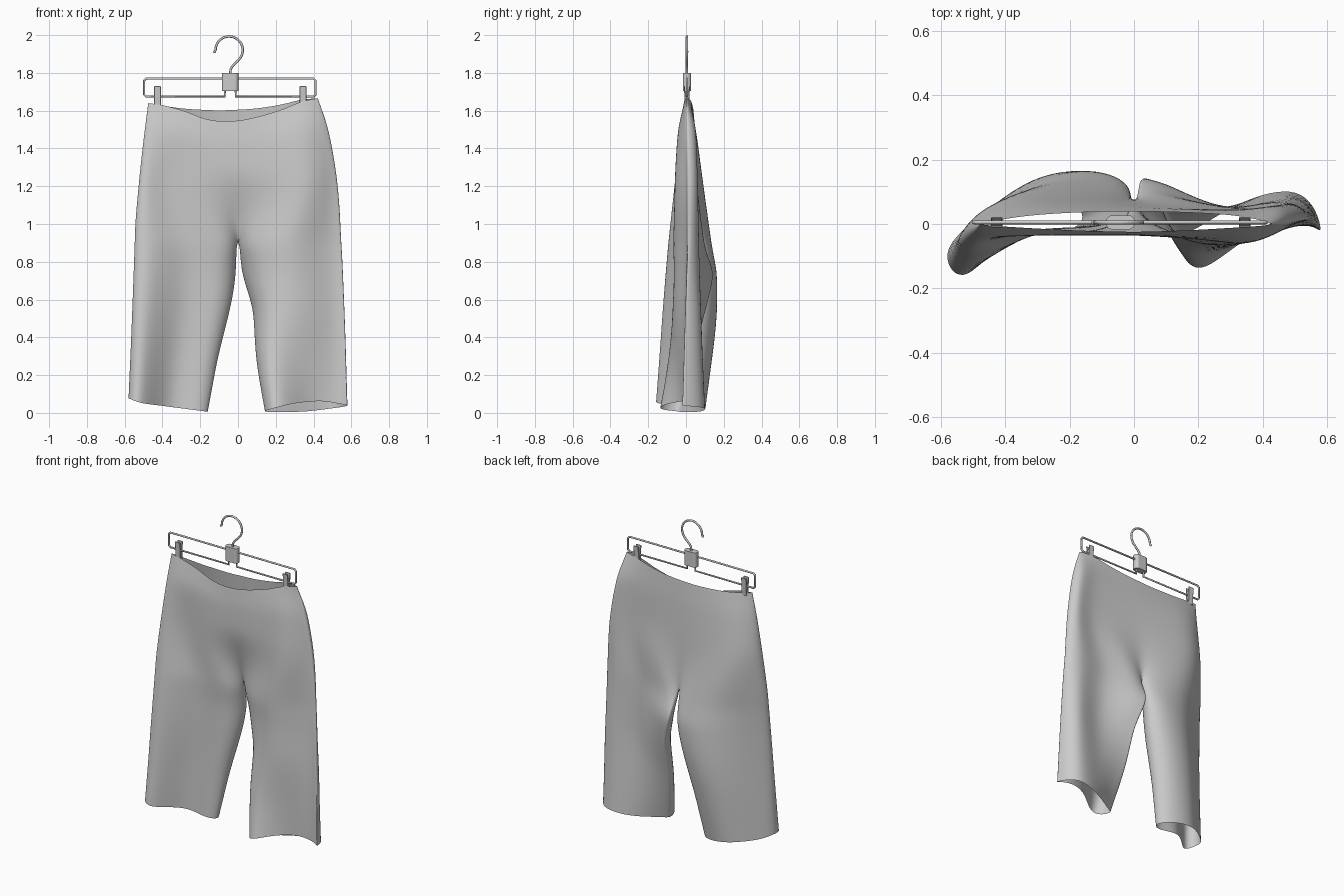
import bpy, bmesh, math
from mathutils import Vector

if "Cube" in bpy.data.objects:
    bpy.data.objects.remove(bpy.data.objects["Cube"])


def lin(pts, x):
    # piecewise linear lookup in (x, value) pairs, ascending x
    if x <= pts[0][0]:
        return pts[0][1]
    for (a, va), (b, vb) in zip(pts, pts[1:]):
        if x <= b:
            return va + (vb - va) * (x - a) / (b - a)
    return pts[-1][1]


def cat(vals, u):
    # smooth curve through evenly spaced values, u in 0..1
    n = len(vals) - 1
    i = min(int(u * n), n - 1)
    t = u * n - i
    p1, p2 = vals[i], vals[i + 1]
    p0 = vals[i - 1] if i > 0 else 2 * p1 - p2
    p3 = vals[i + 2] if i + 2 <= n else 2 * p2 - p1
    return p1 + 0.5 * t * (p2 - p0 + t * (2 * p0 - 5 * p1 + 4 * p2 - p3
                           + t * (3 * (p1 - p2) + p3 - p0)))


# Side and inseam outlines: (z, x)
OUT_L = [(0, -.585), (.5, -.568), (1.0, -.55), (1.3, -.52), (1.5, -.495), (1.62, -.478)]
OUT_R = [(0, .585), (.4, .575), (.8, .56), (1.2, .535), (1.4, .50), (1.5, .475), (1.62, .425)]
IN_L = [(0, -.155), (.3, -.1), (.55, -.035), (.7, -.006), (.9, 0)]
IN_R = [(0, .137), (.25, .092), (.4, .08), (.5, .085), (.58, .07), (.72, .015), (.9, 0)]

# Waist and hem lines: (x, z)
WAIST = {'front': [(-.475, 1.64), (-.4, 1.63), (-.23, 1.585), (-.16, 1.54), (0, 1.545),
                   (.1, 1.565), (.25, 1.61), (.33, 1.65), (.42, 1.665)],
         'back': [(-.475, 1.64), (-.3, 1.61), (-.1, 1.6), (.1, 1.61), (.25, 1.635),
                  (.33, 1.66), (.42, 1.665)]}
HEM = {'front': [(-.58, .08), (-.54, .055), (-.15, .005), (.14, .01), (.3, .055), (.45, .065), (.58, .04)],
       'back': [(-.58, .08), (-.54, .055), (-.15, .005), (.14, .005), (.35, .005), (.58, .035)]}

# Drape depth y at five stations across each half, by height
DRAPE = [
    (0.0, {'frontL': (-.10, -.17, -.02, -.025, .02), 'backL': (-.10, -.01, .10, .09, .02),
           'frontR': (-.05, -.15, -.035, .0, -.03), 'backR': (-.05, -.01, .08, .10, -.03)}),
    (.50, {'frontL': (-.085, -.135, -.015, -.01, .07), 'backL': (-.085, .0, .15, .16, .07),
           'frontR': (.10, -.06, -.07, -.005, -.01), 'backR': (.10, .075, .045, .09, -.01)}),
    (.74, {'frontL': (-.07, -.115, -.015, -.005, .10), 'backL': (-.07, .01, .145, .165, .10),
           'frontR': (.16, -.01, -.07, .0, .0), 'backR': (.16, .135, .045, .08, .0)}),
    (.90, {'frontL': (-.06, -.10, -.02, -.02, .07), 'backL': (-.06, .02, .13, .125, .07),
           'frontR': (.07, -.02, -.075, .0, .01), 'backR': (.07, .10, .045, .075, .01)}),
    (1.25, {'frontL': (-.03, -.06, -.03, -.035, -.035), 'backL': (-.03, .035, .085, .08, .06),
            'frontR': (-.035, -.05, -.06, -.005, .015), 'backR': (.06, .05, .045, .065, .015)}),
    (1.48, {'frontL': (-.015, -.035, -.04, -.035, -.035), 'backL': (-.015, .025, .055, .055, .05),
            'frontR': (-.035, -.04, -.045, -.015, .01), 'backR': (.05, .045, .045, .055, .01)}),
    (1.62, {'frontL': (0, -.005, -.012, -.02, -.025), 'backL': (0, .008, .025, .036, .04),
            'frontR': (-.025, -.02, -.012, -.006, 0), 'backR': (.04, .036, .028, .012, 0)}),
]
ROWS = [0, .14, .28, .42, .55, .66, .75, .83, .9, 1.0, 1.12, 1.25, 1.37, 1.48, 1.56, 1.62]
N = 8


def cloth_point(side, half, z, u):
    torso = min(max((z - .9) / .3, 0), 1)
    leg_s = (1 - math.cos(math.pi * u)) / 2
    if half == 'L':
        a, b, top_s = lin(OUT_L, z), lin(IN_L, z), 1 - math.cos(math.pi * u / 2)
    else:
        a, b, top_s = lin(IN_R, z), lin(OUT_R, z), math.sin(math.pi * u / 2)
    x = a + (b - a) * (leg_s + (top_s - leg_s) * torso)
    y = lin([(zz, cat(d[side + half], u)) for zz, d in DRAPE], z)
    top = max(0, (z - 1.25) / .37)
    low = max(0, 1 - z / .4)
    zz = z + top * (lin(WAIST[side], x) - 1.62) + low * lin(HEM[side], x)
    return Vector((x, y, zz))


# Shorts: front and back sheets of both halves, welded along sides and inseams
bm = bmesh.new()
for half in 'LR':
    edge = {}
    for side in ('front', 'back'):
        grid = []
        for z in ROWS:
            row = []
            for i in range(N + 1):
                p = cloth_point(side, half, z, i / N)
                inner = i == (N if half == 'L' else 0)
                outer = i == (0 if half == 'L' else N)
                if outer or (inner and z <= .9):
                    p = edge.setdefault((z, i), p)   # shared seam position
                row.append(bm.verts.new(p))
            grid.append(row)
        for r0, r1 in zip(grid, grid[1:]):
            for i in range(N):
                f = (r0[i], r0[i + 1], r1[i + 1], r1[i])
                bm.faces.new(f if side == 'front' else f[::-1])
bmesh.ops.remove_doubles(bm, verts=bm.verts, dist=.0004)
mesh = bpy.data.meshes.new('shorts')
bm.to_mesh(mesh)
bm.free()
mesh.polygons.foreach_set('use_smooth', [True] * len(mesh.polygons))
shorts = bpy.data.objects.new('shorts', mesh)
bpy.context.collection.objects.link(shorts)
sub = shorts.modifiers.new('smooth_cloth', 'SUBSURF')
sub.levels = sub.render_levels = 2

HY = .005   # hanger plane


def wire(name, pts, r):
    cu = bpy.data.curves.new(name, 'CURVE')
    cu.dimensions = '3D'
    cu.bevel_depth = r
    cu.bevel_resolution = 2
    cu.use_fill_caps = True
    sp = cu.splines.new('POLY')
    sp.points.add(len(pts) - 1)
    for p, (x, z) in zip(sp.points, pts):
        p.co = (x, HY, z, 1)
    ob = bpy.data.objects.new(name, cu)
    bpy.context.collection.objects.link(ob)
    return ob


def box(name, loc, size, tilt=0):
    bpy.ops.mesh.primitive_cube_add(size=1, location=loc, rotation=(tilt, 0, 0))
    ob = bpy.context.object
    ob.name = name
    ob.scale = size
    bpy.ops.object.transform_apply(location=False, rotation=False, scale=True)
    m = ob.modifiers.new('soft_edges', 'BEVEL')
    m.width = .002
    return ob


# Hook: open loop with a curved neck running into the block
arc = [(-.047 + .072 * math.cos(math.radians(a)), 1.921 + .072 * math.sin(math.radians(a)))
       for a in range(180, -41, -10)]
wire('hook', [(-.124, 1.913)] + arc + [(-.008, 1.857), (-.028, 1.838), (-.039, 1.82), (-.042, 1.79)], .0065)
bpy.ops.mesh.primitive_uv_sphere_add(segments=12, ring_count=8, radius=.008, location=(-.124, HY, 1.913))
bpy.context.object.name = 'hook_tip'
bpy.ops.object.shade_smooth()

# Wire frame with rounded corners
frame = [(-.07, 1.715), (-.07, 1.675), (-.487, 1.675), (-.497, 1.685), (-.497, 1.76), (-.487, 1.77),
         (.4, 1.77), (.41, 1.76), (.41, 1.685), (.4, 1.675), (-.012, 1.675), (-.012, 1.715)]
wire('hanger_frame', frame, .006)

# Centre block: flattened barrel with rounded sides
block = box('centre_block', (-.042, HY, 1.752), (.088, .044, .095))
bev = block.modifiers['soft_edges']
bev.width, bev.segments, bev.limit_method = .018, 4, 'WEIGHT'
weight = block.data.attributes.new('bevel_weight_edge', 'FLOAT', 'EDGE')
for e in block.data.edges:
    a, b = (block.data.vertices[v].co for v in e.vertices)
    weight.data[e.index].value = 1.0 if abs(a.z - b.z) > .05 else 0.0
bpy.ops.object.shade_smooth_by_angle()

# Clips: two leaning jaws around the frame wire plus a spring
for cx, label in ((-.426, 'left'), (.344, 'right')):
    for s in (-1, 1):
        box(f'{label}_clip_jaw', (cx, HY + s * .01, 1.672), (.036, .006, .115), -s * .06)
    box(f'{label}_clip_spring', (cx, HY, 1.675), (.03, .02, .06))
